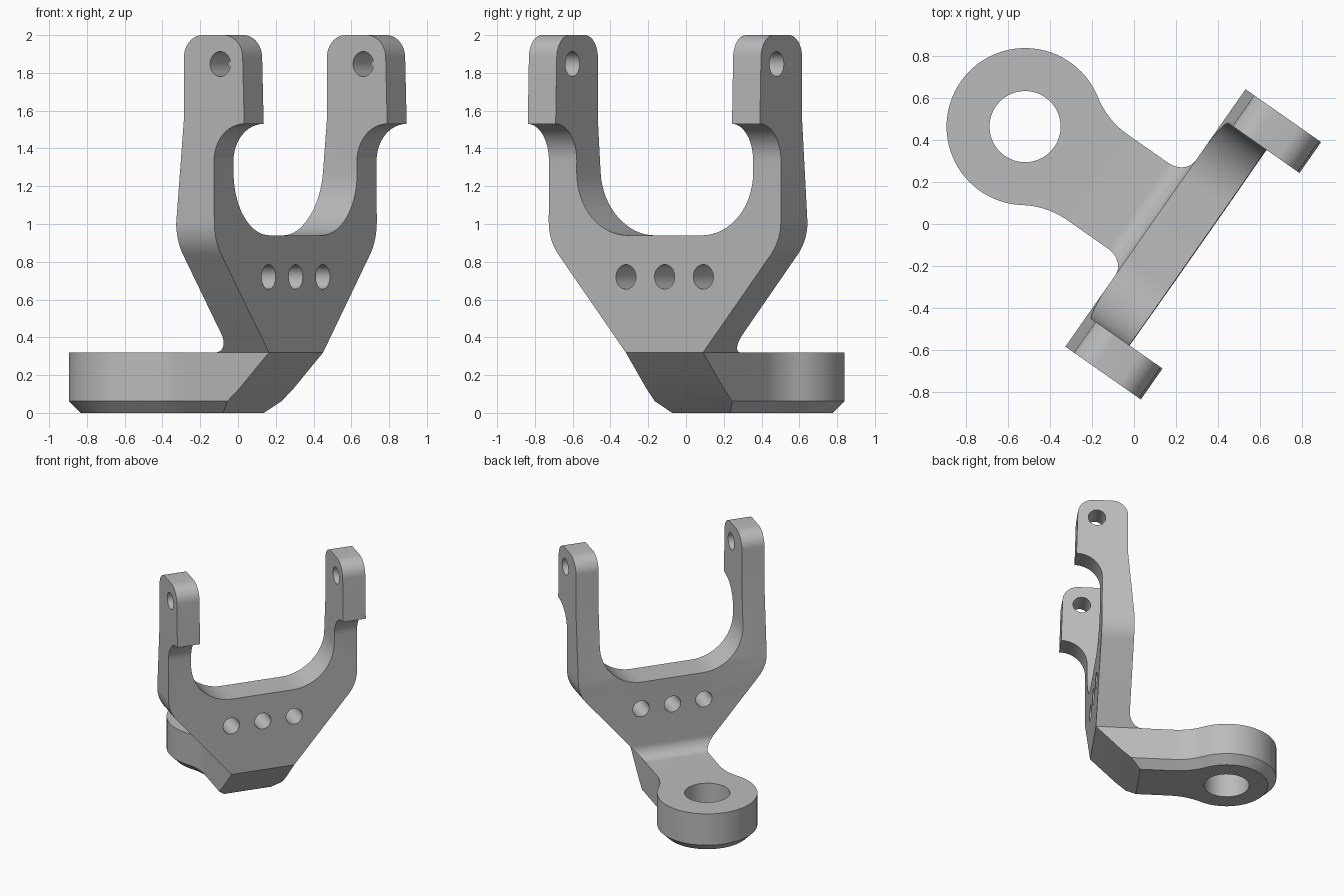
import bpy, bmesh
from math import sin, cos, pi, radians, asin
from mathutils import Matrix, Vector

cube = bpy.data.objects.get("Cube")
if cube:
    bpy.data.objects.remove(cube, do_unlink=True)

# Working frame: x runs from the eyelet to the fork, y across the fork
PLACE = Matrix.Translation((-0.52, 0.465, 0)) @ Matrix.Rotation(radians(-35), 4, 'Z')
AXES = {'xy': ((1, 0, 0), (0, 1, 0), (0, 0, 1)),
        'xz': ((1, 0, 0), (0, 0, 1), (0, 1, 0)),
        'yz': ((0, 1, 0), (0, 0, 1), (1, 0, 0))}

grey = bpy.data.materials.new("plain_grey")
grey.use_nodes = True
grey.diffuse_color = (0.5, 0.5, 0.5, 1)
grey.node_tree.nodes["Principled BSDF"].inputs["Base Color"].default_value = (0.5, 0.5, 0.5, 1)


def arc(cx, cy, r, start, end, n=12):
    """Points on an arc, angles in degrees."""
    angles = [radians(start + (end - start) * i / n) for i in range(n + 1)]
    return [(cx + r * cos(a), cy + r * sin(a)) for a in angles]


def prism(name, points, plane, low, high, chamfer=0):
    """Extrude a flat outline, with an optional chamfer on the ground edge."""
    a, b, c = (Vector(v) for v in AXES[plane])
    bm = bmesh.new()
    face = bm.faces.new([bm.verts.new(a * p + b * q + c * low) for p, q in points])
    top = bmesh.ops.extrude_face_region(bm, geom=[face])['geom']
    bmesh.ops.translate(bm, vec=c * (high - low),
                        verts=[v for v in top if isinstance(v, bmesh.types.BMVert)])
    bmesh.ops.recalc_face_normals(bm, faces=bm.faces)
    if chamfer:
        edges = [e for e in bm.edges if all(abs(v.co.z - low) < 1e-5 for v in e.verts)]
        bmesh.ops.bevel(bm, geom=edges, offset=chamfer, segments=1, affect='EDGES',
                        clamp_overlap=False)
        bmesh.ops.recalc_face_normals(bm, faces=bm.faces)
    mesh = bpy.data.meshes.new(name)
    bm.to_mesh(mesh)
    bm.free()
    mesh.materials.append(grey)
    ob = bpy.data.objects.new(name, mesh)
    bpy.context.collection.objects.link(ob)
    ob.matrix_world = PLACE
    return ob


def boolean(ob, tool, operation):
    """Combine two solids and discard the tool."""
    tool.hide_render = True
    bpy.context.view_layer.update()
    mod = ob.modifiers.new(operation, 'BOOLEAN')
    mod.operation, mod.solver, mod.object = operation, 'EXACT', tool
    bpy.ops.object.select_all(action='DESELECT')
    bpy.context.view_layer.objects.active = ob
    ob.select_set(True)
    bpy.ops.object.modifier_apply(modifier=mod.name)
    bpy.data.objects.remove(tool, do_unlink=True)


def mirrored(half):
    """Close an outline given its positive half, bottom to top."""
    return half + [(-p, q) for p, q in reversed(half)]


# Fork side profile: heel fillet, leaning back, rounded ear with undercut
side = ([(0.9, 0.21), (1.01, 0.32)]
        + arc(1.2, 1.335, 0.195, 180, 90)
        + arc(1.07, 1.88, 0.12, 0, 90)
        + arc(0.93, 1.88, 0.12, 90, 180)
        + [(0.81, 1.55), (0.76, 1.0)]
        + arc(0.66, 0.42, 0.1, 0, -90)
        + [(0.66, 0.21)])
fork = prism("fork_bracket", side, 'xz', -1, 1)

# Fork face outline: tapered foot, rounded shoulder, U-shaped opening
tilt = 39.7
r_shoulder = 0.27
shoulder = arc(0.75 - r_shoulder, 1.012, r_shoulder, -tilt, 0, 8)
outline = mirrored([(0.25, 0.2), (0.25, 0.32)] + shoulder + [(0.75, 2.1), (0.57, 2.1)]
                   + arc(0.24, 1.27, 0.33, 0, -90, 16))
boolean(fork, prism("outline_tool", outline, 'yz', 0.4, 1.4), 'INTERSECT')

# Foot: eyelet ring blended into a straight neck
ring, neck, blend = 0.375, 0.25, 0.4
angle = asin((neck + blend) / (ring + blend))
blend_x = (ring + blend) * cos(angle)
deg = angle * 180 / pi
upper = [(1.15, neck)] + arc(blend_x, neck + blend, blend, 270, 180 + deg, 12)
ring_arc = arc(0, 0, ring, deg, 360 - deg, 56)
lower = [(p, -q) for p, q in reversed(upper)]
foot = prism("foot", upper + ring_arc[1:-1] + lower, 'xy', 0, 0.32, chamfer=0.062)

# Sloping underside of the toe
slope = [(1.01, 0.32), (1.03, 0.34), (1.3, 0.34), (1.3, -0.1), (0.555, -0.1), (0.82, 0.13)]
boolean(foot, prism("slope_tool", slope, 'xz', -1, 1), 'DIFFERENCE')
boolean(fork, foot, 'UNION')

# Eyelet bore, ear pin holes and the row of three plate holes
holes = [(0, 0, 0.17, 'xy', -0.2, 0.6), (1.045, 1.847, 0.066, 'xz', -1, 1)]
holes += [(y, 0.72, 0.065, 'yz', 0.5, 1.3) for y in (-0.25, 0, 0.25)]
for p, q, r, plane, low, high in holes:
    circle = arc(p, q, r, 0, 360, 40)[:-1]
    boolean(fork, prism("hole_tool", circle, plane, low, high), 'DIFFERENCE')

bpy.context.view_layer.objects.active = fork
fork.select_set(True)
bpy.ops.object.shade_smooth_by_angle(angle=radians(25))
